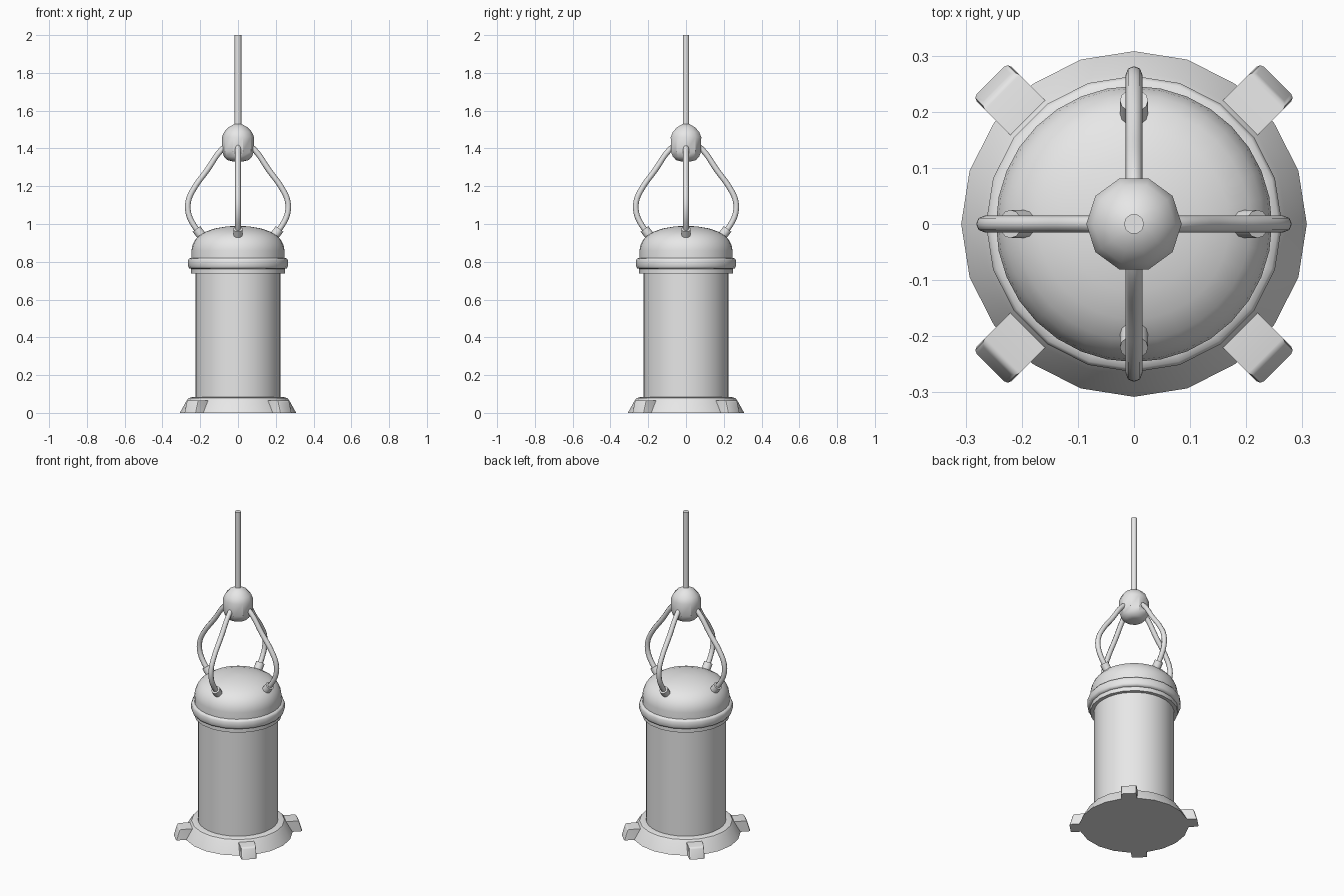
import bpy, bmesh, math
from mathutils import Vector, Matrix

cube = bpy.data.objects.get("Cube")
if cube:
    bpy.data.objects.remove(cube, do_unlink=True)

grey = bpy.data.materials.new("plain grey")
grey.use_nodes = True
grey.diffuse_color = (0.8, 0.8, 0.8, 1)
grey.node_tree.nodes["Principled BSDF"].inputs["Base Color"].default_value = (0.8, 0.8, 0.8, 1)


def finish(name, bm, angle=35):
    """Turn a bmesh into a shaded, coloured object."""
    bmesh.ops.recalc_face_normals(bm, faces=bm.faces)
    mesh = bpy.data.meshes.new(name)
    bm.to_mesh(mesh)
    bm.free()
    mesh.materials.append(grey)
    obj = bpy.data.objects.new(name, mesh)
    bpy.context.collection.objects.link(obj)
    bpy.ops.object.select_all(action='DESELECT')
    obj.select_set(True)
    bpy.context.view_layer.objects.active = obj
    bpy.ops.object.shade_smooth_by_angle(angle=math.radians(angle))
    return obj


def lathe(name, profile, sides, angle=35):
    """Revolve (radius, height) points about z and cap both ends."""
    bm = bmesh.new()
    rings = []
    for r, z in profile:
        turns = [2 * math.pi * i / sides for i in range(sides)]
        rings.append([bm.verts.new((r * math.cos(a), r * math.sin(a), z)) for a in turns])
    for low, high in zip(rings, rings[1:]):
        for i in range(sides):
            j = (i + 1) % sides
            bm.faces.new((low[i], low[j], high[j], high[i]))
    bm.faces.new(rings[0])
    bm.faces.new(rings[-1])
    return finish(name, bm, angle)


# Flared base, body, lip and collar
lathe("base", [(0.308, 0), (0.272, 0.065), (0.262, 0.078), (0.245, 0.083), (0.215, 0.083)], 20)
lathe("body", [(0.226, 0.07), (0.226, 0.75)], 32)
lathe("lip", [(0.248, 0.737), (0.248, 0.775)], 20)
lathe("collar", [(0.245, 0.762), (0.258, 0.765), (0.264, 0.775), (0.264, 0.808),
                 (0.258, 0.818), (0.24, 0.821)], 20, 50)

# Rounded lid
lathe("dome", [(0.246, 0.80), (0.246, 0.86), (0.242, 0.885), (0.23, 0.912), (0.208, 0.938),
               (0.17, 0.96), (0.12, 0.977), (0.06, 0.987), (0.01, 0.99)], 32, 40)

# Hanging knot and rod
lathe("knot", [(0.03, 1.332), (0.055, 1.338), (0.074, 1.357), (0.084, 1.385), (0.085, 1.46),
               (0.073, 1.488), (0.05, 1.512), (0.018, 1.53)], 10, 34)
lathe("rod", [(0.018, 1.50), (0.018, 2.0)], 10, 40)

# Slanted feet on the diagonals
for k in range(4):
    bm = bmesh.new()
    bmesh.ops.create_cube(bm, size=1)
    for v in bm.verts:
        top = v.co.z > 0
        if v.co.x > 0:
            x = 0.342 if top else 0.362
        else:
            x = 0.22
        v.co = (x, math.copysign(0.044, v.co.y), 0.066 if top else 0)
    edges = [e for e in bm.edges if all(v.co.x > 0.3 for v in e.verts)
             and any(v.co.z > 0.03 for v in e.verts)]
    bmesh.ops.bevel(bm, geom=edges, offset=0.01, segments=2, profile=0.5, affect='EDGES')
    bmesh.ops.rotate(bm, verts=bm.verts,
                     matrix=Matrix.Rotation(math.radians(45 + 90 * k), 3, 'Z'))
    finish(f"foot_{k + 1}", bm)

# Sockets and bowed cables
path = [(0.20, 0.948), (0.238, 1.0), (0.263, 1.06), (0.263, 1.12), (0.238, 1.18),
        (0.16, 1.29), (0.09, 1.39), (0.04, 1.43)]
for k in range(4):
    spin = Matrix.Rotation(math.radians(90 * k), 4, 'Z')

    low, high = Vector((0.178, 0, 0.918)), Vector((0.22, 0, 0.974))
    axis = high - low
    bm = bmesh.new()
    bmesh.ops.create_cone(bm, cap_ends=True, segments=12, radius1=0.025, radius2=0.025,
                          depth=axis.length)
    tilt = axis.to_track_quat('Z', 'Y').to_matrix().to_4x4()
    bm.transform(spin @ Matrix.Translation((low + high) / 2) @ tilt)
    finish(f"cable_socket_{k + 1}", bm)

    curve = bpy.data.curves.new(f"cable_{k + 1}", 'CURVE')
    curve.dimensions = '3D'
    curve.bevel_depth = 0.0148
    curve.bevel_resolution = 2
    curve.resolution_u = 4
    spline = curve.splines.new('BEZIER')
    spline.bezier_points.add(len(path) - 1)
    for point, (r, z) in zip(spline.bezier_points, path):
        point.co = spin @ Vector((r, 0, z))
        point.handle_left_type = point.handle_right_type = 'AUTO'
    curve.materials.append(grey)
    cable = bpy.data.objects.new(f"cable_{k + 1}", curve)
    bpy.context.collection.objects.link(cable)
    bpy.ops.object.select_all(action='DESELECT')
    cable.select_set(True)
    bpy.context.view_layer.objects.active = cable
    bpy.ops.object.convert(target='MESH')
    bpy.ops.object.shade_smooth()
